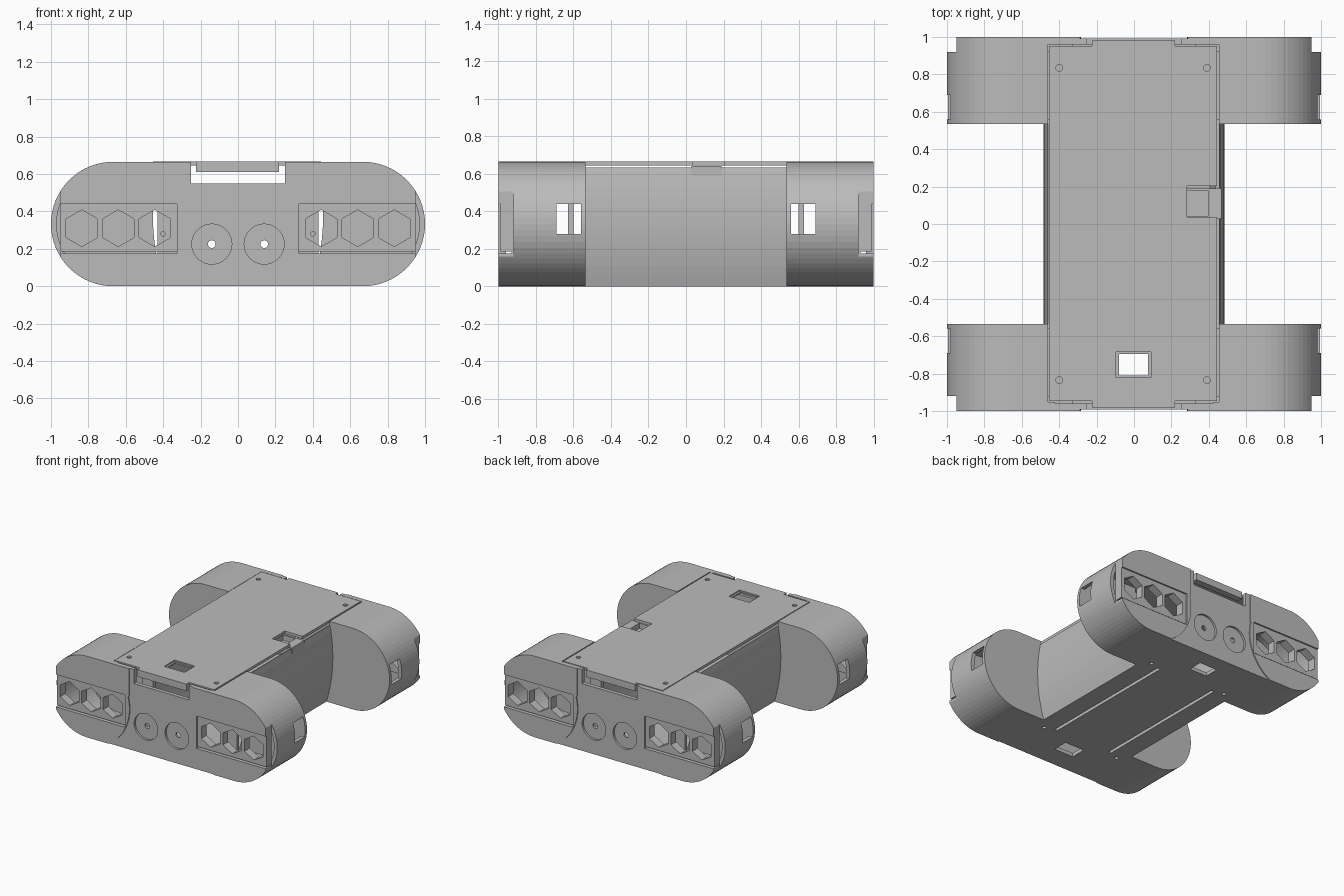
import bpy, bmesh, math
from mathutils import Vector

if "Cube" in bpy.data.objects:
    bpy.data.objects.remove(bpy.data.objects["Cube"])

grey = bpy.data.materials.new("plain_grey")
grey.diffuse_color = (0.5, 0.5, 0.5, 1)
grey.use_nodes = True
grey.node_tree.nodes["Principled BSDF"].inputs["Base Color"].default_value = grey.diffuse_color


def prism(name, pts, axis, lo, hi):
    """Extrude a 2D outline along an axis (y: points are x,z; z: points are x,y)."""
    bm = bmesh.new()
    put = {'x': lambda p, d: (d, p[0], p[1]), 'y': lambda p, d: (p[0], d, p[1]),
           'z': lambda p, d: (p[0], p[1], d)}[axis]
    face = bm.faces.new([bm.verts.new(put(p, lo)) for p in pts])
    ext = bmesh.ops.extrude_face_region(bm, geom=[face])
    move = Vector(put((0, 0), hi - lo))
    bmesh.ops.translate(bm, vec=move, verts=[g for g in ext['geom'] if isinstance(g, bmesh.types.BMVert)])
    bmesh.ops.recalc_face_normals(bm, faces=bm.faces)
    me = bpy.data.meshes.new(name)
    bm.to_mesh(me)
    bm.free()
    me.materials.append(grey)
    ob = bpy.data.objects.new(name, me)
    bpy.context.collection.objects.link(ob)
    return ob


def box(name, x0, x1, y0, y1, z0, z1):
    x0, x1 = sorted((x0, x1))
    y0, y1 = sorted((y0, y1))
    return prism(name, [(x0, y0), (x1, y0), (x1, y1), (x0, y1)], 'z', z0, z1)


def ring(cx, cy, r, n, start=0.0):
    return [(cx + r * math.cos(start + 2 * math.pi * i / n),
             cy + r * math.sin(start + 2 * math.pi * i / n)) for i in range(n)]


def stadium(r, n=32):
    cx, cz = 0.6675, 0.3325
    pts = []
    for s, a0 in ((1, -math.pi / 2), (-1, math.pi / 2)):
        pts += [(s * cx + r * math.cos(a0 + math.pi * i / n),
                 cz + r * math.sin(a0 + math.pi * i / n)) for i in range(n + 1)]
    return pts


def barrel(inset, z0, z1, n=12):
    zs = [z0 + (z1 - z0) * i / n for i in range(n + 1)]
    side = [(0.485 - inset - (z - 0.38) ** 2 / 2.5, z) for z in zs]
    return side + [(-x, z) for x, z in reversed(side)]


def boolean(ob, other, op='DIFFERENCE'):
    m = ob.modifiers.new("cut", 'BOOLEAN')
    m.operation, m.object, m.solver = op, other, 'EXACT'
    bpy.context.view_layer.update()
    dg = bpy.context.evaluated_depsgraph_get()
    me = bpy.data.meshes.new_from_object(ob.evaluated_get(dg))
    ob.modifiers.clear()
    ob.data = me
    bpy.data.objects.remove(other)


# Shell: two wide rounded pods joined by a bulging middle hull
shell = prism("body_shell", stadium(0.3325), 'y', -1, -0.535)
boolean(shell, prism("pod", stadium(0.3325), 'y', 0.535, 1), 'UNION')
boolean(shell, prism("hull", barrel(0, 0, 0.635), 'y', -0.6, 0.6), 'UNION')

# Hollow interior and lid opening
boolean(shell, prism("c", barrel(0.03, 0.03, 0.7), 'y', -0.96, 0.96))
for s in (-1, 1):
    lo, hi = sorted((s * 0.56, s * 0.96))
    boolean(shell, prism("c", stadium(0.3025), 'y', lo, hi))
boolean(shell, box("c", -0.46, 0.455, -0.952, 0.96, 0.6, 0.7))

# End faces: sunken centre panel, wheel-arc seam, round sockets, lid notch
arc = [(0.29, 0.7), (0.29, 0.44)]
for i in range(21):
    z = 0.425 - 0.435 * i / 20
    arc.append((0.6675 - math.sqrt(0.383 ** 2 - (z - 0.3325) ** 2), z))
centre = arc + [(-x, z) for x, z in reversed(arc)]
for s in (-1, 1):
    def span(a, b):
        return sorted((s * a, s * b))
    boolean(shell, prism("c", centre, 'y', *span(0.992, 1.02)))
    boolean(shell, box("c", -0.25, 0.25, s * 0.93, s * 1.02, 0.55, 0.7))
    for t in (-1, 1):
        boolean(shell, prism("c", ring(t * 0.14, 0.225, 0.107, 40), 'y', *span(0.975, 1.02)))
        boolean(shell, prism("c", ring(t * 0.14, 0.225, 0.021, 16), 'y', *span(0.9, 1.02)))
        # sensor panel opening, flat corner and side window
        boolean(shell, box("c", t * 0.325, t * 1.02, s * 0.93, s * 1.02, 0.175, 0.44))
        boolean(shell, box("c", t * 0.95, t * 1.05, s * 0.92, s * 1.02, 0.1, 0.56))
        boolean(shell, box("c", t * 0.85, t * 1.05, s * 0.56, s * 0.69, 0.28, 0.44))

# Underside: slots, access holes and screw holes
boolean(shell, box("c", -0.09, 0.085, -0.815, -0.69, -0.1, 0.1))
boolean(shell, box("c", -0.08, 0.08, 0.74, 0.86, -0.1, 0.1))
for t in (-1, 1):
    boolean(shell, box("c", t * 0.247, t * 0.273, -0.6, 0.6, -0.1, 0.1))
    for s in (-1, 1):
        boolean(shell, prism("c", ring(t * 0.35, s * 0.62, 0.016, 16), 'z', -0.1, 0.1))

# Sensor panels with three hexagonal openings, and inner mounts
for s, end in ((-1, "front"), (1, "back")):
    for t, side in ((-1, "left"), (1, "right")):
        panel = box(f"{end}_{side}_sensor_panel", t * 0.325, t * 0.95,
                    s * 0.92, s * 0.988, 0.185, 0.44)
        for x in (0.445, 0.64, 0.835):
            lo, hi = sorted((s * 0.88, s * 1.02))
            boolean(panel, prism("c", ring(t * x, 0.31, 0.098, 6, math.pi / 6), 'y', lo, hi))
        mount = box(f"{end}_{side}_inner_mount", t * 0.33, t * 0.43,
                    s * 0.6, s * 0.63, 0.03, 0.46)
        lo, hi = sorted((s * 0.61, s * 0.7))
        boolean(mount, prism("c", ring(t * 0.4, 0.28, 0.012, 12), 'y', lo, hi))

# Lid with end tabs, screw holes, switch window and socket notch
lid = box("lid", -0.455, 0.445, -0.945, 0.953, 0.645, 0.667)
for s in (-1, 1):
    boolean(lid, box("tab", -0.225, 0.22, s * 0.93, s * 0.982, 0.61, 0.667), 'UNION')
    for x in (-0.4, 0.39):
        boolean(lid, prism("c", ring(x, s * 0.835, 0.018, 20), 'z', 0.655, 0.7))
boolean(lid, box("c", -0.095, 0.09, -0.82, -0.685, 0.657, 0.7))
boolean(lid, box("c", -0.08, 0.075, -0.81, -0.695, 0.6, 0.7))
boolean(lid, box("c", 0.283, 0.5, 0.038, 0.202, 0.6, 0.7))

# Socket tray seen through the lid notch
tray = box("socket_tray", 0.27, 0.468, 0.03, 0.19, 0.57, 0.643)
boolean(tray, box("c", 0.283, 0.395, 0.04, 0.18, 0.6, 0.7))
